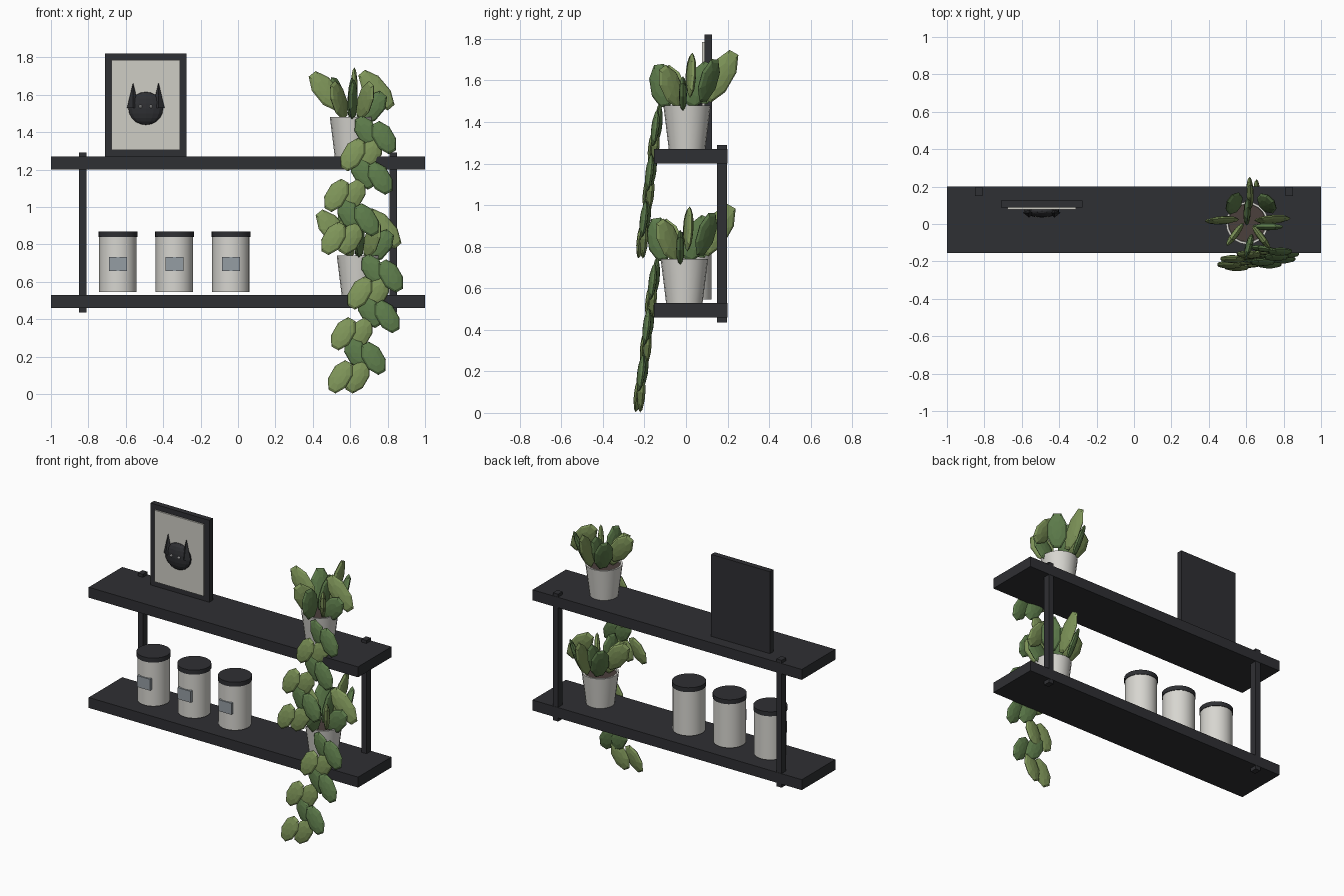
import bpy, bmesh, math
from mathutils import Vector, Matrix

if "Cube" in bpy.data.objects:
    bpy.data.objects.remove(bpy.data.objects["Cube"])


def mat(name, col):
    m = bpy.data.materials.new(name)
    m.diffuse_color = (*col, 1)
    m.use_nodes = True
    m.node_tree.nodes["Principled BSDF"].inputs["Base Color"].default_value = m.diffuse_color
    return m


BLACK = mat("charcoal", (0.028, 0.029, 0.033))
PAPER = mat("paper", (0.62, 0.61, 0.56))
CREAM = mat("cream", (0.68, 0.67, 0.63))
LABEL = mat("label_grey", (0.30, 0.34, 0.37))
SOIL = mat("soil", (0.07, 0.05, 0.045))
LIGHT = mat("leaf_light", (0.21, 0.30, 0.10))
DARK = mat("leaf_dark", (0.11, 0.20, 0.07))
WHITE = mat("eye_white", (0.75, 0.75, 0.75))


def finish(name, bm, mats, smooth=False):
    bmesh.ops.recalc_face_normals(bm, faces=bm.faces)
    me = bpy.data.meshes.new(name)
    bm.to_mesh(me)
    bm.free()
    ob = bpy.data.objects.new(name, me)
    bpy.context.collection.objects.link(ob)
    for m in mats:
        me.materials.append(m)
    if smooth:
        bpy.ops.object.select_all(action='DESELECT')
        ob.select_set(True)
        bpy.context.view_layer.objects.active = ob
        bpy.ops.object.shade_smooth_by_angle(angle=math.radians(35))
    return ob


def box(name, lo, hi, m):
    lo, hi = Vector(lo), Vector(hi)
    bm = bmesh.new()
    bmesh.ops.create_cube(bm, size=1, matrix=Matrix.Translation((lo + hi) / 2)
                          @ Matrix.Diagonal((*(hi - lo), 1)))
    return finish(name, bm, [m])


def ball(name, c, r, m, seg=14, rings=10):
    bm = bmesh.new()
    bmesh.ops.create_uvsphere(bm, u_segments=seg, v_segments=rings, radius=1,
                              matrix=Matrix.Translation(c) @ Matrix.Diagonal((*r, 1)))
    return finish(name, bm, [m])


def lathe(name, c, profile, m, n, smooth=False):
    # Revolve (radius, z) points around the vertical axis at c
    bm = bmesh.new()
    vs = [bm.verts.new((r, 0, z)) for r, z in profile]
    es = [bm.edges.new(p) for p in zip(vs, vs[1:])]
    bmesh.ops.spin(bm, geom=vs + es, cent=(0, 0, 0), axis=(0, 0, 1),
                   angle=math.tau, steps=n)
    bmesh.ops.remove_doubles(bm, verts=bm.verts, dist=1e-5)
    bmesh.ops.translate(bm, verts=bm.verts, vec=c)
    return finish(name, bm, [m], smooth)


# Shelf boards and uprights
box("upper_shelf", (-1, -0.155, 1.20), (1, 0.20, 1.27), BLACK)
box("lower_shelf", (-1, -0.155, 0.46), (1, 0.20, 0.53), BLACK)
for side, x in (("left", -0.83), ("right", 0.83)):
    box(side + "_upright", (x - 0.019, 0.15, 0.435), (x + 0.019, 0.198, 1.29), BLACK)

# Picture with cat head
CX = -0.493
box("picture_frame", (CX - 0.218, 0.088, 1.27), (CX + 0.218, 0.125, 1.82), BLACK)
box("picture_paper", (CX - 0.182, 0.078, 1.305), (CX + 0.182, 0.09, 1.785), PAPER)
ball("cat_head", (CX, 0.07, 1.527), (0.095, 0.035, 0.088), BLACK)
for side, s in (("left", -1), ("right", 1)):
    bm = bmesh.new()
    bmesh.ops.create_cone(bm, cap_ends=True, segments=4, radius1=0.032, radius2=0,
                          depth=0.135, matrix=Matrix.Translation((CX + s * 0.068, 0.06, 1.598))
                          @ Matrix.Diagonal((1, 0.8, 1, 1)))
    finish(side + "_cat_ear", bm, [BLACK])
    ball(side + "_cat_eye", (CX + s * 0.028, 0.04, 1.537), (0.009, 0.009, 0.009), WHITE, 8, 6)

# Storage jars with lids and labels
for i, x in enumerate((-0.642, -0.34, -0.038), 1):
    c = (x, 0.022, 0)
    lathe(f"jar_{i}", c, [(0, 0.545), (0.1, 0.545), (0.1, 0.84), (0, 0.84)], CREAM, 24, True)
    lathe(f"jar_lid_{i}", c, [(0, 0.84), (0.104, 0.84), (0.104, 0.87), (0, 0.87)], BLACK, 24, True)
    box(f"jar_label_{i}", (x - 0.048, -0.085, 0.657), (x + 0.048, -0.06, 0.733), LABEL)


def add_leaf(bm, c, axis, normal, length, width, thick, idx):
    # Flattened low-poly ball: octagon outline, long side along axis
    a = Vector(axis).normalized()
    n = Vector(normal)
    n = (n - a * n.dot(a)).normalized()
    w = n.cross(a)
    m = Matrix.Translation(c) @ Matrix((a, w, n)).transposed().to_4x4() \
        @ Matrix.Diagonal((length / 2, width / 2, thick / 2, 1)) \
        @ Matrix.Rotation(math.pi / 8, 4, 'Z')
    old = set(bm.faces)
    bmesh.ops.create_uvsphere(bm, u_segments=8, v_segments=6, radius=1.06, matrix=m)
    for f in bm.faces:
        if f not in old:
            f.material_index = idx


# Upright leaves, relative to pot rim centre: centre, long axis, face normal, length
TUFT = [
    ((-0.135, 0.015, 0.14), (-0.6, 0, 0.75), (0.1, -1, 0.2), 0.24, 0),
    ((0.135, 0.02, 0.145), (0.55, 0, -0.65), (0.1, -1, 0.3), 0.25, 0),
    ((0.015, 0.16, 0.14), (0, 0.5, 0.87), (1, 0.1, 0), 0.27, 0),
    ((-0.07, 0.105, 0.11), (-0.2, 0.25, 0.9), (-0.8, 0.6, 0.2), 0.22, 1),
    ((0.105, 0.105, 0.12), (0.2, 0.25, 0.9), (0.7, 0.7, -0.2), 0.22, 1),
    ((0.01, -0.12, 0.095), (0, -0.15, 0.95), (1, -0.3, 0), 0.21, 1),
    ((-0.065, -0.06, 0.09), (-0.3, -0.4, 0.85), (0.8, -0.6, 0), 0.22, 0),
    ((0.075, -0.075, 0.09), (0.3, -0.4, 0.85), (0.8, 0.6, 0), 0.22, 0),
    ((0.0, 0.06, 0.10), (0.05, 0.4, 0.9), (1, 0, 0), 0.23, 1),
    ((0.11, -0.02, 0.05), (0.6, 0, 0.7), (0, 1, 0), 0.2, 1),
]
# Trailing leaf pairs on the upper plant: x, y, z, lean
VINE = [(0.735, -0.14, 1.385, -1), (0.66, -0.155, 1.28, 1), (0.715, -0.168, 1.168, -1),
        (0.572, -0.18, 1.062, 1), (0.642, -0.195, 0.945, -1), (0.556, -0.21, 0.832, 1)]


def plant(name, off):
    off = Vector(off)
    rim = Vector((0.605, 0.005, 1.48)) + off
    # Pot with open rim, and soil
    lathe(name + "_pot", rim, [(0, -0.21), (0.088, -0.21), (0.114, 0), (0.102, 0),
                               (0.099, -0.03), (0, -0.03)], CREAM, 20, True)
    lathe(name + "_soil", rim, [(0, -0.03), (0.1, -0.03), (0.1, -0.014), (0, -0.014)], SOIL, 20)
    # Leaf tuft
    bm = bmesh.new()
    for c, axis, nor, length, idx in TUFT:
        add_leaf(bm, rim + Vector(c), axis, nor, length, 0.12, 0.036, idx)
    finish(name + "_leaves", bm, [LIGHT, DARK])
    # Trailing vine
    bm = bmesh.new()
    for x, y, z, s in VINE:
        for k in (-1, 1):
            c = Vector((x + k * 0.046, y + k * s * 0.008, z - (k * 0.014 if s < 0 else 0))) + off
            add_leaf(bm, c, (s * 0.5, 0.08, 0.87), (0.15 * k, -1, 0.1), 0.185, 0.11, 0.034,
                     0 if s > 0 else 1)
    finish(name + "_trailing_vine", bm, [LIGHT, DARK])


plant("upper_plant", (0, 0, 0))
plant("lower_plant", (0.037, -0.013, -0.74))
